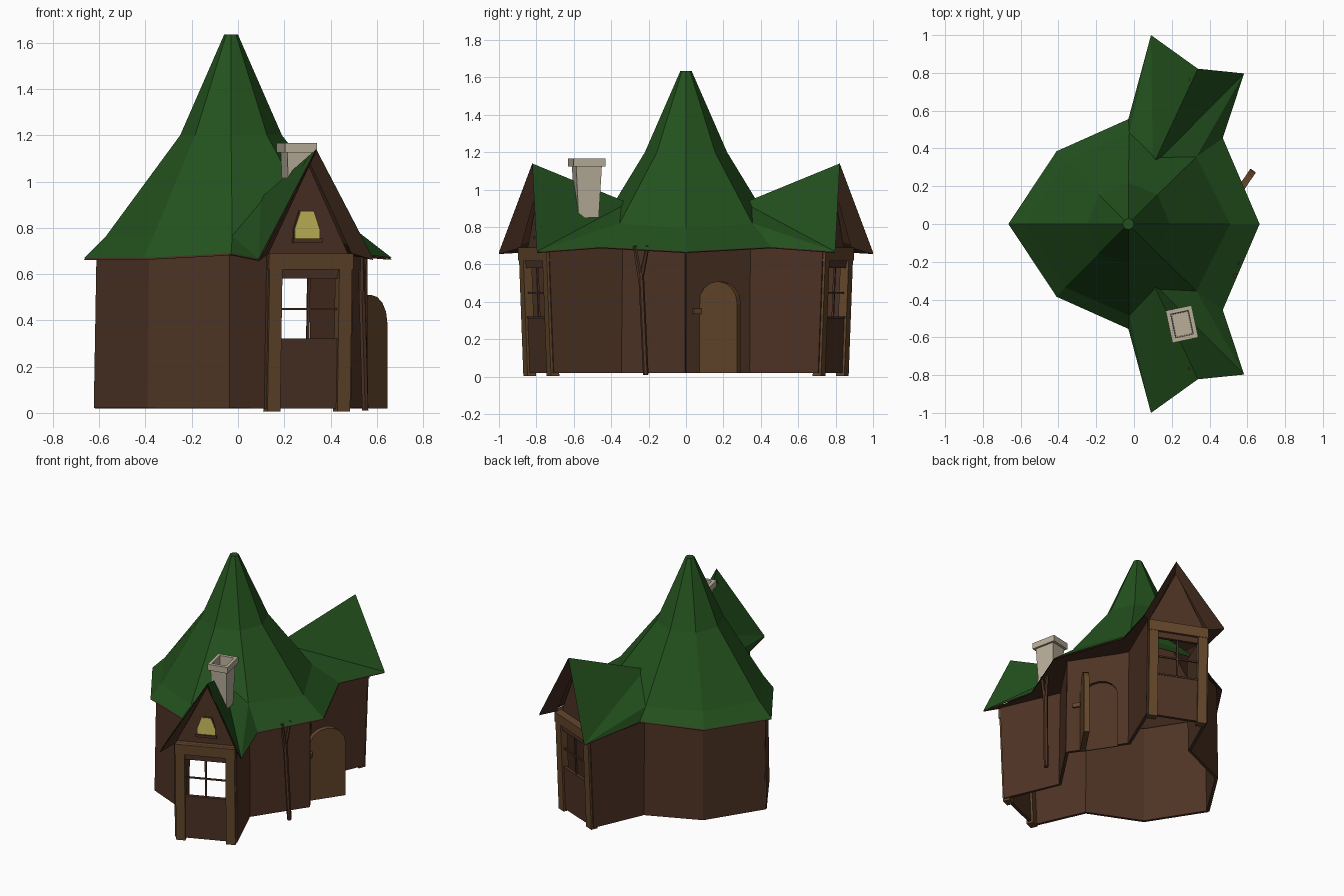
import bpy, bmesh, math
from mathutils import Vector

if "Cube" in bpy.data.objects:
    bpy.data.objects.remove(bpy.data.objects["Cube"])


def material(name, rgb):
    m = bpy.data.materials.new(name)
    m.diffuse_color = (*rgb, 1)
    m.use_nodes = True
    m.node_tree.nodes["Principled BSDF"].inputs["Base Color"].default_value = m.diffuse_color
    return m


GREEN = material("roof_green", (0.017, 0.083, 0.013))
WALL = material("wall_brown", (0.075, 0.033, 0.018))
TRIM = material("trim_brown", (0.125, 0.062, 0.024))
DARK = material("dark_brown", (0.06, 0.026, 0.014))
GLOW = material("window_yellow", (0.6, 0.52, 0.11))
STONE = material("stone", (0.48, 0.42, 0.32))


def make(name, verts, faces, mat, thick=0.0):
    me = bpy.data.meshes.new(name)
    me.from_pydata([tuple(v) for v in verts], [], faces)
    bm = bmesh.new()
    bm.from_mesh(me)
    bmesh.ops.recalc_face_normals(bm, faces=bm.faces)
    bm.to_mesh(me)
    bm.free()
    me.materials.append(mat)
    ob = bpy.data.objects.new(name, me)
    bpy.context.collection.objects.link(ob)
    if thick:
        mod = ob.modifiers.new("thickness", 'SOLIDIFY')
        mod.thickness = thick
        mod.offset = 0
    return ob


def loft(name, rings, mat, closed=True, caps=(True, True), thick=0.0):
    n = len(rings[0])
    verts = [v for r in rings for v in r]
    faces = [(k * n + i, k * n + (i + 1) % n, (k + 1) * n + (i + 1) % n, (k + 1) * n + i)
             for k in range(len(rings) - 1) for i in range(n if closed else n - 1)]
    if caps[0]:
        faces.append(tuple(range(n))[::-1])
    if caps[1]:
        faces.append(tuple(range(len(verts) - n, len(verts))))
    return make(name, verts, faces, mat, thick)


def prism(name, pts, o, d, t0, t1, mat, s=1, lean=0.0):
    """Extrude a (u, z) outline standing on the line o + d*u, from depth t0 to t1, leaning out to the wall top."""
    d = Vector((d[0], d[1], 0)).normalized()
    n = Vector((d.y, -d.x, 0)) * s
    o = Vector((o[0], o[1], 0))
    ring = lambda t: [o + d * u + n * (t + lean * (min(z, TOP) - TOP)) + Vector((0, 0, z)) for u, z in pts]
    return loft(name, [ring(t0), ring(t1)], mat)


def rect(u0, u1, z0, z1):
    return [(u0, z0), (u1, z0), (u1, z1), (u0, z1)]


def tube(name, a, b, r0, r1, mat, sides=6):
    a, b = Vector(a), Vector(b)
    q = (b - a).to_track_quat('Z', 'Y')
    ring = lambda c, r: [c + q @ Vector((r * math.cos(i * math.tau / sides),
                                         r * math.sin(i * math.tau / sides), 0)) for i in range(sides)]
    return loft(name, [ring(a, r0), ring(b, r1)], mat)


def arch(u0, u1, z0, spring, rise, n=8):
    c, r = (u0 + u1) / 2, (u1 - u0) / 2
    return [(u0, z0)] + [(c - r * math.cos(math.pi * i / n), spring + rise * math.sin(math.pi * i / n))
                         for i in range(n + 1)] + [(u1, z0)]


# Half plan, right to left: body corners with the wing's outer corners between
PLAN = [(0.555, 0), (0.325, 0.345), (0.49, 0.735), (0.133, 0.883), (-0.03, 0.515), (-0.385, 0.36), (-0.615, 0)]
EAVE = [(0.665, 0, 0.67), (0.47, 0.455, 0.695), (0.583, 0.797, 0.67), (0.338, 0.822, 1.14),
        (0.09, 1.0, 0.665), (-0.03, 0.555, 0.69), (-0.41, 0.385, 0.67), (-0.665, 0, 0.67)]
FLARE = [(0.51, 0, 0.79), (0.33, 0.355, 0.82), (-0.025, 0.485, 0.765), (-0.365, 0.335, 0.765), (-0.57, 0, 0.765)]
GABLE = (0.305, 0.772)
TOP = 0.69
LEAN = 0.04
SETBACK = 0.04


def wall_point(i, s, top):
    x, y = PLAN[i]
    if i in (2, 3):
        if not top:
            x, y = x - 0.0103, y - 0.0247
    elif top:
        x, y = -0.03 + (x + 0.03) * 0.98, y * 0.98
    return Vector((x, s * y, TOP if top else 0.02))


def full(half):
    return [Vector(p) for p in half] + [Vector((x, -y, z)) for x, y, z in half[-2:0:-1]]


def octagon(r, z):
    return [Vector((-0.03 + r * math.cos(i * math.pi / 4), r * math.sin(i * math.pi / 4), z)) for i in range(8)]


# Main conical roof (four octagonal rings) with a brown lining underneath
rings = [full([EAVE[i] for i in (0, 1, 5, 6, 7)]), full(FLARE), octagon(0.22, 1.2), octagon(0.03, 1.635)]
loft("main_roof", rings, GREEN, caps=(False, True))
drop = Vector((0, 0, -0.006))
loft("main_roof_lining", [[p + drop for p in r] for r in rings], DARK, caps=(False, True))

for s, side in ((-1, "front"), (1, "back")):
    flip = lambda p: Vector((p[0], s * p[1], p[2]))

    # Wing roof and its lining
    ridge_in = (0.10, 0.31, 0.93)
    pts = [flip(p) for p in (ridge_in, EAVE[3], EAVE[2], EAVE[1], FLARE[1], FLARE[2], EAVE[5], EAVE[4])]
    slopes = [(0, 1, 2), (0, 2, 4), (4, 2, 3), (0, 7, 1), (0, 5, 7), (5, 6, 7)]
    make(side + "_wing_roof", pts, slopes, GREEN)
    make(side + "_wing_roof_lining", [p + drop for p in pts], slopes, DARK)

    # Brown underside from eaves to wall tops
    inner = [wall_point(i, s, True) for i in range(7)]
    inner.insert(3, Vector((GABLE[0], s * GABLE[1], 1.09)))
    loft(side + "_soffit", [[flip(p) + drop * 1.5 for p in EAVE], inner], DARK,
         closed=False, caps=(False, False))

    # Plain walls (the doorway wall is separate)
    for chain, label in (((0, 1, 2) if s < 0 else (1, 2), "right"), ((3, 4, 5, 6), "left")):
        loft(f"{side}_{label}_walls", [[wall_point(i, s, t) for i in chain] for t in (False, True)],
             WALL, closed=False, caps=(False, False), thick=0.02)

    # Gable end: panel, head, set-back gable, posts, lintel, window bars
    p, q = [Vector((x, s * y)) for x, y in PLAN[2:4]]
    w = (q - p).length
    c = w / 2
    add = lambda name, pts, t0, t1, m: prism(f"{side}_{name}", pts, p, q - p, t0, t1, m, s, LEAN)
    add("window_panel", rect(0, w, 0.02, 0.32), -0.02, 0, WALL)
    add("window_head", rect(0, w, 0.58, TOP), -0.02, 0, WALL)
    add("gable_wall", [(0, TOP), (w, TOP), (c, 1.09)], -SETBACK - 0.015, -SETBACK, WALL)
    for k, u in enumerate((0, w - 0.06)):
        add(f"post_{k}", rect(u, u + 0.06, 0.005, 0.63), -0.035, 0.013, TRIM)
    add("lintel", rect(-0.004, w + 0.004, 0.62, TOP), -SETBACK - 0.01, 0.016, TRIM)
    add("window_sill", rect(0.055, w - 0.055, 0.312, 0.322), -0.02, 0.004, WALL)
    add("window_bar_vertical", rect(c - 0.006, c + 0.006, 0.32, 0.58), -0.016, -0.006, WALL)
    add("window_bar_cross", rect(0.05, w - 0.05, 0.444, 0.454), -0.016, -0.006, WALL)

    # Attic window on the front gable only
    if s < 0:
        hexa = lambda g: [(c - 0.057 - g, 0.752 - g), (c + 0.057 + g, 0.752 - g), (c + 0.057 + g, 0.795),
                          (c + 0.03 + g, 0.87 + g), (c - 0.03 - g, 0.87 + g), (c - 0.057 - g, 0.795)]
        add("attic_frame", hexa(0.006), -SETBACK - 0.01, -SETBACK + 0.004, DARK)
        add("attic_pane", hexa(0), -SETBACK - 0.01, -SETBACK + 0.007, GLOW)
        add("attic_sill", rect(c - 0.068, c + 0.068, 0.735, 0.753), -SETBACK - 0.01, -SETBACK + 0.018, WALL)

# Doorway wall with a recessed arch, and the door standing open
a, b = Vector(PLAN[0]), Vector(PLAN[1])
L = (b - a).length
opening = arch(0.085, 0.335, 0.02, 0.39, 0.115)
prism("doorway_wall", [(0, 0.02)] + opening + [(L, 0.02), (L, TOP), (0, TOP)], a, b - a, -0.015, 0.005, WALL)
prism("doorway_recess", opening, a, b - a, -0.02, -0.014, WALL)
prism("door", arch(0, 0.25, 0.02, 0.39, 0.12), (0.488, 0.078), (0.14, 0.205), -0.015, 0.02, TRIM)
prism("door_hinge", rect(-0.02, 0.03, 0.335, 0.365), (0.515, 0.045), (-0.12, 0.18), -0.01, 0.025, TRIM)

# Forked wooden prop under the eave
tube("prop_trunk", (0.55, -0.215, 0.01), (0.535, -0.24, 0.55), 0.015, 0.015, WALL)
tube("prop_branch_left", (0.535, -0.245, 0.53), (0.535, -0.275, 0.70), 0.015, 0.011, WALL)
tube("prop_branch_right", (0.535, -0.235, 0.55), (0.55, -0.205, 0.70), 0.013, 0.010, WALL)

# Chimney: tapered shaft, cap and hollow flue
shape = [(0.047, 0.055, 0.85), (0.056, 0.070, 1.125), (0.07, 0.087, 1.125),
         (0.07, 0.087, 1.167), (0.048, 0.064, 1.167), (0.044, 0.06, 1.05)]
chimney = loft("chimney", [[Vector((i * x, j * y, z)) for i, j in ((1, 1), (-1, 1), (-1, -1), (1, -1))]
                           for x, y, z in shape], STONE)
chimney.location = (0.254, -0.53, 0)
chimney.rotation_euler.z = math.radians(12)
